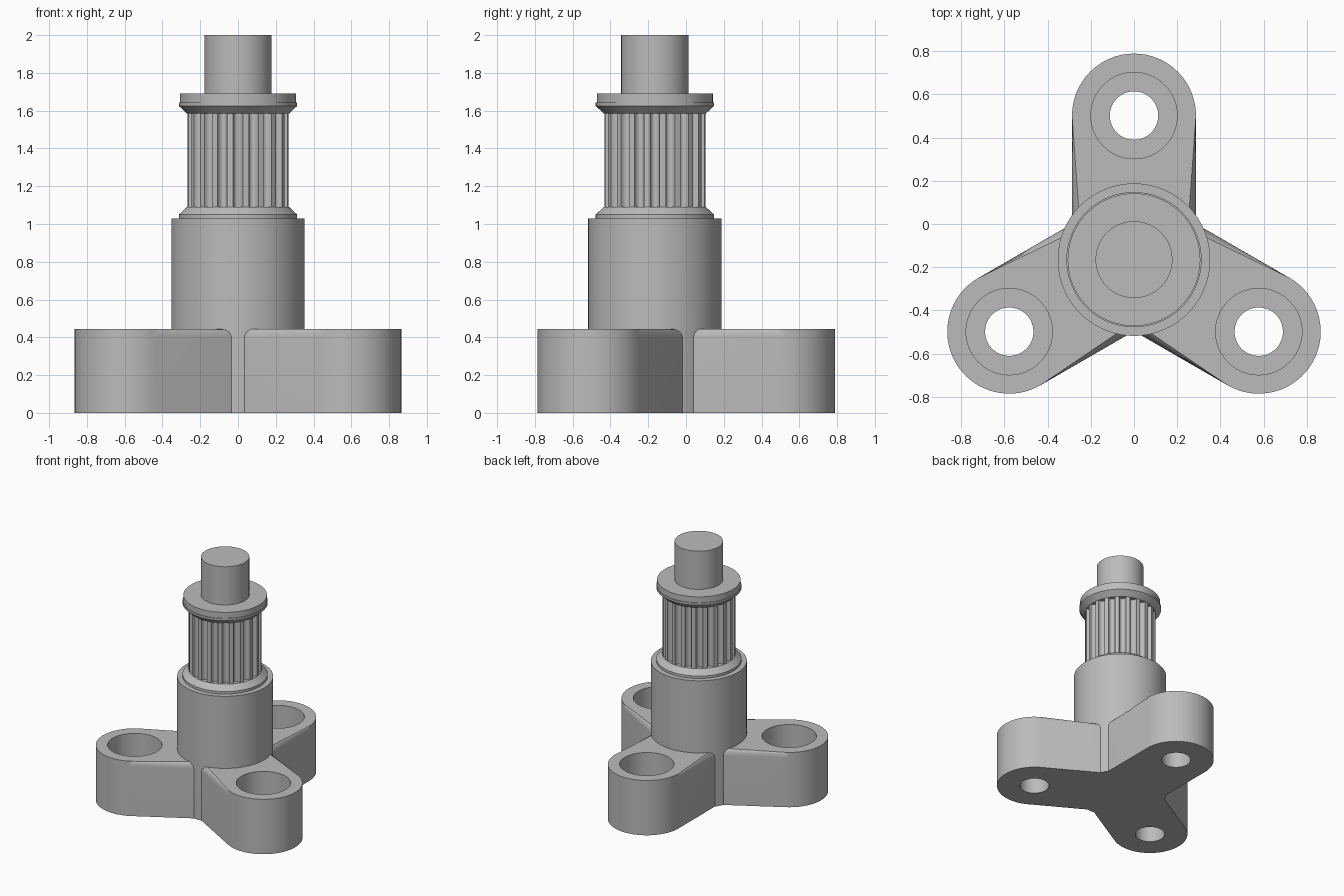
import bpy, bmesh, math
from mathutils import Matrix, Vector

if "Cube" in bpy.data.objects:
    bpy.data.objects.remove(bpy.data.objects["Cube"], do_unlink=True)

AXIS = Vector((0, -0.165, 0))      # shaft axis
REACH, ARM_R, BASE_H = 0.667, 0.287, 0.445
TEETH, TOOTH_R = 20, 0.269

grey = bpy.data.materials.new("plain grey")
grey.use_nodes = True
grey.diffuse_color = (0.5, 0.5, 0.5, 1)
grey.node_tree.nodes["Principled BSDF"].inputs["Base Color"].default_value = grey.diffuse_color


def make_object(name, bm):
    bmesh.ops.recalc_face_normals(bm, faces=bm.faces)
    mesh = bpy.data.meshes.new(name)
    bm.to_mesh(mesh)
    bm.free()
    mesh.materials.append(grey)
    obj = bpy.data.objects.new(name, mesh)
    bpy.context.collection.objects.link(obj)
    return obj


def loft(rings):
    """Skin a stack of matching point loops and cap both ends."""
    bm = bmesh.new()
    loops = [[bm.verts.new(p) for p in ring] for ring in rings]
    for low, high in zip(loops, loops[1:]):
        for i in range(len(low)):
            j = (i + 1) % len(low)
            bm.faces.new((low[i], low[j], high[j], high[i]))
    bm.faces.new(loops[0][::-1])
    bm.faces.new(loops[-1])
    return bm


def polar(radius, angle, z=0):
    return Vector((radius * math.cos(angle), radius * math.sin(angle), z))


def lathe(profile, centre, sides):
    return loft([[centre + polar(r, math.tau * i / sides, z) for i in range(sides)]
                 for r, z in profile])


def combine(target, tool, operation):
    """Apply a boolean and discard the tool."""
    tool.hide_render = True
    mod = target.modifiers.new(operation, 'BOOLEAN')
    mod.operation, mod.solver, mod.object = operation, 'EXACT', tool
    bpy.ops.object.select_all(action='DESELECT')
    bpy.context.view_layer.objects.active = target
    target.select_set(True)
    bpy.ops.object.modifier_apply(modifier=mod.name)
    bpy.data.objects.remove(tool, do_unlink=True)


def smooth(obj):
    bpy.ops.object.select_all(action='DESELECT')
    bpy.context.view_layer.objects.active = obj
    obj.select_set(True)
    bpy.ops.object.shade_smooth_by_angle(angle=math.radians(30))


# Hub column with a stepped, chamfered shoulder
body = make_object("base_and_hub", lathe(
    [(0.353, 0), (0.353, 1.03), (0.313, 1.03), (0.313, 1.05), (0.27, 1.09)], AXIS, 96))

# Three rounded arms with softened top edges and counterbored holes
for k in range(3):
    turn = Matrix.Rotation(math.pi / 2 + k * math.tau / 3, 4, 'Z')
    outline = [Vector((0, -ARM_R, 0))]
    outline += [Vector((REACH, 0, 0)) + polar(ARM_R, math.pi * (i / 32 - 0.5)) for i in range(33)]
    outline.append(Vector((0, ARM_R, 0)))
    bm = loft([[p + Vector((0, 0, z)) for p in outline] for z in (0, BASE_H)])
    top = [e for e in bm.edges if all(v.co.z > BASE_H / 2 for v in e.verts)]
    bmesh.ops.bevel(bm, geom=top, offset=0.045, segments=6, profile=0.5, affect='EDGES')
    bm.transform(Matrix.Translation(AXIS) @ turn)
    combine(body, make_object("arm", bm), 'UNION')
    hole = lathe([(0.112, -0.1), (0.112, 0.2), (0.2, 0.2), (0.2, 0.6)],
                 AXIS + turn @ Vector((REACH, 0, 0)), 64)
    combine(body, make_object("hole_cutter", hole), 'DIFFERENCE')

# Toothed drive section with round-bottomed grooves
profile = []
for t in range(TEETH):
    mid = math.tau * t / TEETH
    half = 0.026 / TOOTH_R
    for i in range(9):
        a = math.pi * i / 8
        profile.append((TOOTH_R - 0.034 * math.sin(a) ** 0.8, mid - half * math.cos(a)))
    land = math.tau / TEETH - 2 * half
    profile += [(TOOTH_R, mid + half + land * f) for f in (0.33, 0.67)]
teeth = make_object("toothed_section", loft(
    [[AXIS + polar(r, a, z) for r, a in profile] for z in (1.08, 1.59)]))

# Retaining flange and the plain shaft end above it
flange = make_object("flange_and_shaft_end", lathe(
    [(0.27, 1.585), (0.313, 1.625), (0.313, 1.642), (0.307, 1.642), (0.307, 1.69),
     (0.178, 1.69), (0.178, 2.0)], AXIS, 96))

for part in (body, teeth, flange):
    smooth(part)
